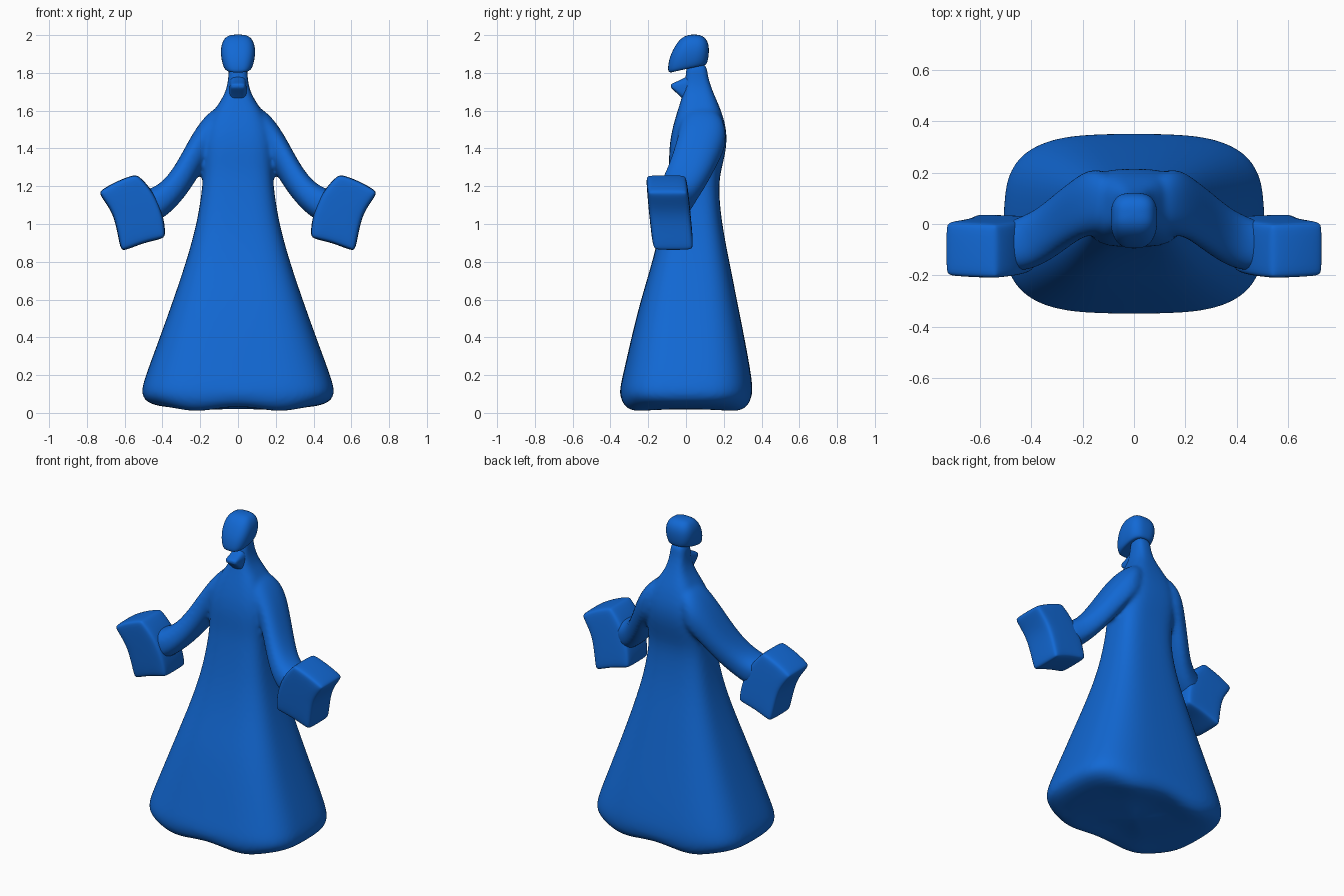
import bpy, bmesh, math
from mathutils import Vector

cube = bpy.data.objects.get("Cube")
if cube:
    bpy.data.objects.remove(cube, do_unlink=True)

BLUE = (0.006, 0.14, 0.66, 1)
blue = bpy.data.materials.new("blue")
blue.use_nodes = True
blue.diffuse_color = BLUE
bsdf = blue.node_tree.nodes["Principled BSDF"]
bsdf.inputs["Base Color"].default_value = BLUE
bsdf.inputs["Roughness"].default_value = 0.6


def finish(name, bm):
    """Turn a bmesh into a smooth blue object."""
    bmesh.ops.recalc_face_normals(bm, faces=bm.faces)
    for face in bm.faces:
        face.smooth = True
    mesh = bpy.data.meshes.new(name)
    bm.to_mesh(mesh)
    bm.free()
    mesh.materials.append(blue)
    obj = bpy.data.objects.new(name, mesh)
    bpy.context.collection.objects.link(obj)
    return obj


def loft(name, sections, power, sides=32):
    """Skin rounded sections, each given by two opposite points and a half-width vector."""
    bm = bmesh.new()
    rings = []
    for p, q, w in sections:
        p, q, w = Vector(p), Vector(q), Vector(w)
        ring = []
        for i in range(sides):
            a = math.tau * i / sides
            c, s = math.cos(a), math.sin(a)
            c = math.copysign(abs(c) ** (2 / power), c)
            s = math.copysign(abs(s) ** (2 / power), s)
            ring.append(bm.verts.new((p + q) / 2 + (p - q) / 2 * c + w * s))
        rings.append(ring)
    for low, high in zip(rings, rings[1:]):
        for i in range(sides):
            j = (i + 1) % sides
            bm.faces.new((low[i], low[j], high[j], high[i]))
    bm.faces.new(rings[0])
    bm.faces.new(rings[-1])
    obj = finish(name, bm)
    obj.modifiers.new("round", "SUBSURF").levels = 2
    obj.modifiers["round"].render_levels = 2
    return obj


def upright(rows):
    """Sections from rows of half-width, front y, back y, front z, back z."""
    return [((0, f, zf), (0, b, zb), (w, 0, 0)) for w, f, b, zf, zb in rows]


# Robe and neck, bottom to top: half-width, front y, back y, z
robe_rows = [
    (.20, -.13, .13, .012), (.36, -.25, .25, .006), (.45, -.31, .31, .008),
    (.50, -.345, .345, .05), (.515, -.355, .355, .11), (.49, -.335, .347, .2),
    (.415, -.29, .31, .4), (.343, -.24, .27, .6), (.275, -.178, .23, .8),
    (.218, -.13, .19, 1.0), (.187, -.1, .17, 1.2), (.185, -.09, .19, 1.3),
    (.188, -.09, .215, 1.4), (.178, -.075, .217, 1.5), (.13, -.045, .187, 1.6),
    (.085, -.025, .16, 1.66), (.058, -.01, .135, 1.72), (.049, 0, .113, 1.79),
    (.05, 0, .11, 1.86)]
robe = loft("robe", upright([(w, f, b, z, z) for w, f, b, z in robe_rows]), 3.3)

# Wavy hem
for v in robe.data.vertices:
    fade = max(0, 1 - v.co.z / 0.15)
    v.co.z += 0.017 * fade * (1 + math.cos(math.pi * v.co.x / 0.22))

# Sleeves: upper x, z, lower x, z, middle y, half depth
sleeve_rows = [
    (.06, 1.63, .06, 1.38, .08, .10), (.125, 1.615, .11, 1.36, .085, .125),
    (.19, 1.555, .165, 1.33, .085, .128), (.255, 1.455, .2, 1.27, .055, .122),
    (.33, 1.31, .255, 1.18, .005, .118), (.40, 1.22, .33, 1.085, -.05, .112),
    (.465, 1.185, .41, 1.02, -.08, .106), (.54, 1.17, .47, 1.0, -.085, .09)]
# Hand outline: x, z
hand_outline = [(.745, 1.17), (.67, 1.07), (.645, .99), (.62, .85), (.5, .9),
                (.38, .925), (.395, 1.05), (.445, 1.17), (.535, 1.268), (.64, 1.228)]


def build_hand(name, side):
    """A soft block leaning slightly forward at the top."""
    bm = bmesh.new()
    layers = []
    for y in (-.195, .025):
        layers.append([bm.verts.new((side * x, y - 0.1 * (z - 1.05), z))
                       for x, z in hand_outline])
    front, back = layers
    bm.faces.new(front)
    bm.faces.new(back)
    for i in range(len(front)):
        j = (i + 1) % len(front)
        bm.faces.new((front[i], front[j], back[j], back[i]))
    hand = finish(name, bm)
    bevel = hand.modifiers.new("soft edges", "BEVEL")
    bevel.width = 0.03
    bevel.segments = 2
    bevel.limit_method = "ANGLE"
    bevel.angle_limit = math.radians(35)
    smooth = hand.modifiers.new("round", "SUBSURF")
    smooth.levels = smooth.render_levels = 2


sleeves = []
for label, side in (("left", 1), ("right", -1)):
    sections = [((side * ux, y, uz), (side * lx, y, lz), (0, d, 0))
                for ux, uz, lx, lz, y, d in sleeve_rows]
    sleeves.append(loft(label + "_sleeve", sections, 2.5))
    build_hand(label + "_hand", side)

# Fuse the sleeves into the robe as one soft skin
parts = [robe] + sleeves
for part in parts:
    bpy.ops.object.select_all(action="DESELECT")
    part.select_set(True)
    bpy.context.view_layer.objects.active = part
    bpy.ops.object.modifier_apply(modifier="round")
for part in parts:
    part.select_set(True)
bpy.context.view_layer.objects.active = robe
bpy.ops.object.join()
robe.name = "robe_with_sleeves"
skin = robe.modifiers.new("fuse", "REMESH")
skin.mode = "VOXEL"
skin.voxel_size = 0.012
skin.use_smooth_shade = True
relax = robe.modifiers.new("relax", "SMOOTH")
relax.factor = 0.5
relax.iterations = 8

# Head, lower at the face than at the nape
loft("head", upright([
    (.03, -.05, .07, 1.812, 1.845), (.062, -.088, .1, 1.797, 1.838),
    (.078, -.098, .112, 1.815, 1.85), (.09, -.09, .12, 1.875, 1.885),
    (.092, -.068, .123, 1.925, 1.93), (.082, -.042, .115, 1.968, 1.968),
    (.06, -.01, .092, 1.995, 1.995), (.025, .025, .06, 2.003, 2.003)]), 2.8)

# Pointed collar at the throat: half-width, y, lower z, upper z
loft("collar", [((0, y, top), (0, y, low), (w, 0, 0)) for w, y, low, top in [
    (.03, -.08, 1.722, 1.74), (.04, -.066, 1.708, 1.748),
    (.043, -.03, 1.675, 1.762), (.048, .01, 1.63, 1.785),
    (.048, .05, 1.62, 1.8)]], 3)
